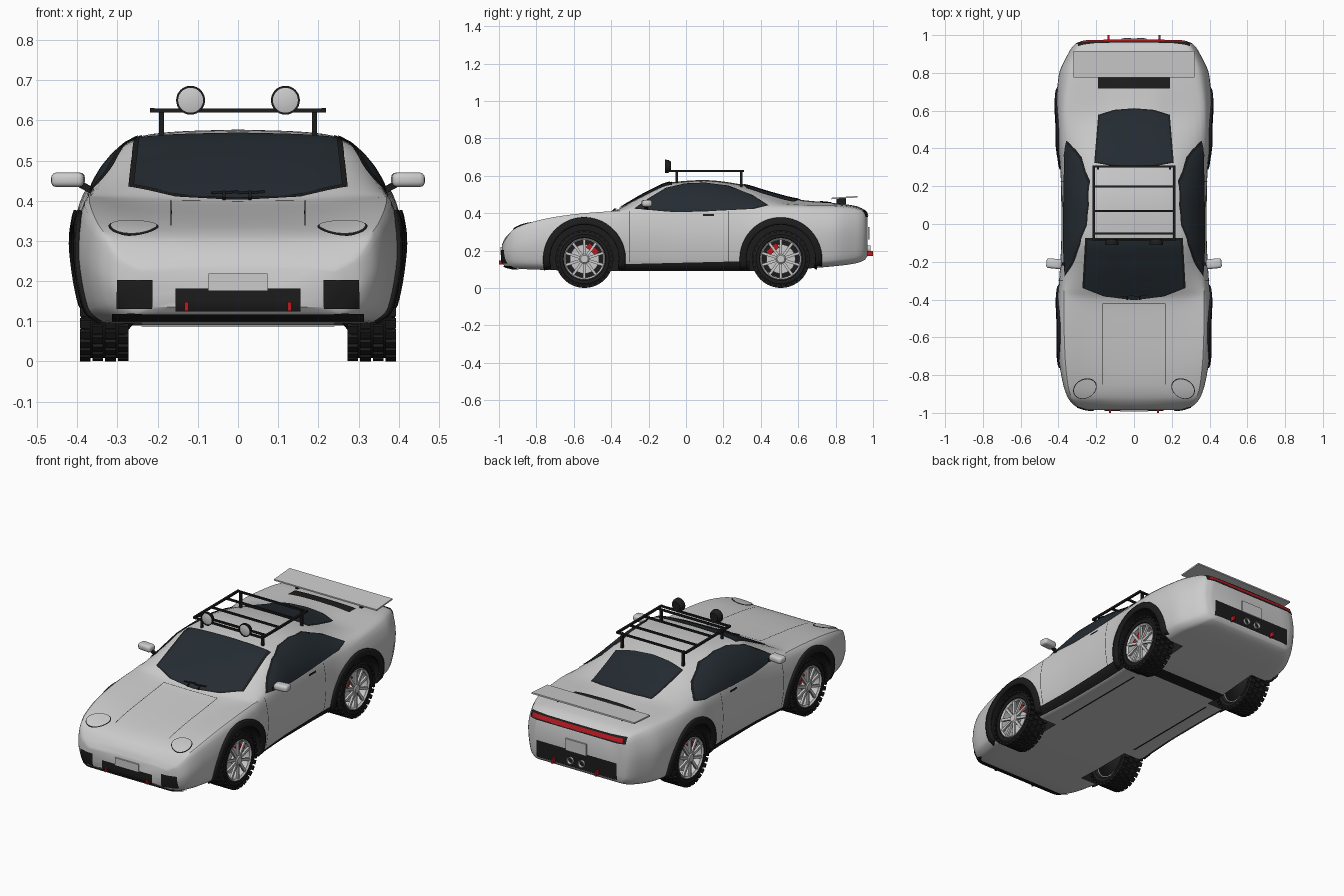
import bpy, bmesh, math
from mathutils import Vector, Matrix
from mathutils.bvhtree import BVHTree

if "Cube" in bpy.data.objects:
    bpy.data.objects.remove(bpy.data.objects["Cube"])


def material(name, *c):
    m = bpy.data.materials.new(name)
    m.diffuse_color = (*c, 1)
    m.use_nodes = True
    m.node_tree.nodes["Principled BSDF"].inputs["Base Color"].default_value = m.diffuse_color
    return m


BLACK = material("black", .012, .012, .012)
GLASS = material("glass", .018, .025, .032)
RED = material("red", .5, .01, .015)
PALE = material("pale", .75, .77, .78)
T, S, R = Matrix.Translation, Matrix.Diagonal, Matrix.Rotation


def make(name, bm, mat=None, mirror=False):
    me = bpy.data.meshes.new(name)
    bm.to_mesh(me)
    ob = bpy.data.objects.new(name, me)
    bpy.context.collection.objects.link(ob)
    if mat:
        me.materials.append(mat)
    if mirror:
        ob.modifiers.new("mirror", 'MIRROR').use_clip = False
    return smooth(ob)


def smooth(ob):
    bpy.ops.object.select_all(action='DESELECT')
    ob.select_set(True)
    bpy.context.view_layer.objects.active = ob
    bpy.ops.object.shade_smooth_by_angle(angle=math.radians(35))
    return ob


def cube(bm, c, size, rot=Matrix.Identity(4)):
    bmesh.ops.create_cube(bm, size=1, matrix=T(c) @ rot @ S((*size, 1)))


def box(name, c, size, mat=None, mirror=False, rot=Matrix.Identity(4), bevel=0):
    bm = bmesh.new()
    cube(bm, c, size, rot)
    if bevel:
        bmesh.ops.bevel(bm, geom=bm.edges[:], offset=bevel, segments=3, affect='EDGES', profile=.5)
    return make(name, bm, mat, mirror)


def bar(bm, a, b, w):
    a, b = Vector(a), Vector(b)
    cube(bm, (a + b) / 2, (w, w, (b - a).length), (b - a).to_track_quat('Z', 'Y').to_matrix().to_4x4())


def lathe(name, prof, centre, axis, mat=None, segs=48, mirror=True):
    """Spin (along axis, radius) points around the x or y axis."""
    bm = bmesh.new()
    turn = R(math.pi / 2, 4, 'Y') if axis == 'x' else R(math.pi / 2, 4, 'X')
    vs = [bm.verts.new((r, 0, a)) for a, r in prof]
    es = [bm.edges.new(p) for p in zip(vs, vs[1:])]
    bmesh.ops.spin(bm, geom=vs + es, cent=(0, 0, 0), axis=(0, 0, 1), angle=math.tau, steps=segs)
    bmesh.ops.remove_doubles(bm, verts=bm.verts[:], dist=1e-5)
    bmesh.ops.recalc_face_normals(bm, faces=bm.faces[:])
    bm.transform(T(centre) @ turn)
    return make(name, bm, mat, mirror)


def spline(ts, vs, t):
    """Monotone cubic interpolation, no overshoot."""
    i = max(k for k in range(len(ts) - 1) if ts[k] <= t or k == 0)
    d = [(vs[k + 1] - vs[k]) / (ts[k + 1] - ts[k]) for k in range(len(ts) - 1)]

    def slope(k):
        if k == 0 or k == len(d):
            return d[min(k, len(d) - 1)]
        a, b = d[k - 1], d[k]
        return 0 if a * b <= 0 else 2 * a * b / (a + b)
    h = ts[i + 1] - ts[i]
    u = (t - ts[i]) / h
    return ((1 + 2 * u) * (1 - u) ** 2 * vs[i] + u * (1 - u) ** 2 * h * slope(i)
            + u * u * (3 - 2 * u) * vs[i + 1] + u * u * (u - 1) * h * slope(i + 1))


# Body stations: y, half width, floor z, shoulder x/z, roof edge x/z, centre z
ST = [(-.985, .25, .135, .24, .225, .14, .23, .23), (-.965, .31, .115, .295, .26, .17, .265, .27),
      (-.92, .35, .105, .33, .315, .2, .31, .31), (-.85, .375, .1, .35, .345, .2, .335, .335),
      (-.7, .4, .095, .365, .38, .22, .365, .36), (-.54, .41, .09, .37, .4, .23, .385, .38),
      (-.4, .405, .09, .37, .41, .25, .405, .4), (-.34, .4, .09, .372, .413, .265, .432, .435),
      (-.2, .39, .09, .37, .415, .265, .5, .515), (-.08, .385, .09, .37, .412, .25, .552, .565),
      (.1, .385, .09, .37, .41, .235, .562, .577), (.3, .39, .09, .37, .415, .215, .535, .553),
      (.45, .41, .09, .375, .425, .2, .49, .51), (.6, .412, .1, .37, .435, .19, .455, .473),
      (.78, .4, .115, .345, .435, .19, .45, .455), (.9, .35, .13, .31, .425, .18, .437, .44),
      (.955, .31, .15, .285, .405, .16, .415, .417), (.97, .27, .17, .25, .38, .15, .385, .385)]


def section(y):
    ys = [s[0] for s in ST]
    w, zb, xs, zs, xr, zr, zc = [spline(ys, [s[k] for s in ST], y) for k in range(1, 8)]
    p = [(0, zb), (.82 * w, zb), (.95 * w, zb + .035), (w, zb + .58 * (zs - zb)), (xs, zs),
         (xr, zr), (.55 * xr, zr + .75 * (zc - zr)), (0, zc)]
    t = [0]
    for a, b in zip(p, p[1:]):
        t.append(t[-1] + math.dist(a, b))
    q = [t[i] + (t[i + 1] - t[i]) * j / 5 for i in range(7) for j in range(5)] + [t[-1]]
    half = [(spline(t, [a[0] for a in p], u), spline(t, [a[1] for a in p], u)) for u in q]
    return half + [(-x, z) for x, z in half[-2:0:-1]]


bm = bmesh.new()
rows = [a[0] + (b[0] - a[0]) * j / 4 for a, b in zip(ST, ST[1:]) for j in range(4)] + [ST[-1][0]]
rings = [[bm.verts.new((x, y, z)) for x, z in section(y)] for y in rows]
for a, b in zip(rings, rings[1:]):
    for i in range(len(a)):
        j = (i + 1) % len(a)
        bm.faces.new((a[i], a[j], b[j], b[i]))
bm.faces.new(rings[0])
bm.faces.new(rings[-1])
bmesh.ops.recalc_face_normals(bm, faces=bm.faces[:])
TREE = BVHTree.FromBMesh(bm)
body = make("body", bm)

# Wheel wells cut out of the body
WHEELS = {"front": -.543, "rear": .507}
bm = bmesh.new()
for y in WHEELS.values():
    for s in (-1, 1):
        bmesh.ops.create_cone(bm, cap_ends=True, segments=48, radius1=.188, radius2=.188, depth=.26,
                              matrix=T((s * .37, y, .155)) @ R(math.pi / 2, 4, 'Y'))
cutter = make("wheel_well_cutter", bm, BLACK)
cutter.hide_render = True
mod = body.modifiers.new("wells", 'BOOLEAN')
mod.object, mod.operation, mod.solver = cutter, 'DIFFERENCE', 'EXACT'
mod.material_mode = 'TRANSFER'
bpy.context.view_layer.objects.active = body
bpy.ops.object.modifier_apply(modifier="wells")
bpy.data.objects.remove(cutter)
smooth(body)

# Surface panels projected onto the body from one side
VIEW = {'side': lambda u, v: ((2, u, v), (-1, 0, 0)), 'top': lambda u, v: ((u, v, 2), (0, 0, -1)),
        'front': lambda u, v: ((u, -2, v), (0, 1, 0)), 'back': lambda u, v: ((u, 2, v), (0, -1, 0)),
        'under': lambda u, v: ((u, v, -2), (0, 0, 1))}


def project(bm, view, off):
    lost = []
    for v in bm.verts:
        o, d = VIEW[view](v.co.x, v.co.y)
        hit, n, _, _ = TREE.ray_cast(Vector(o), Vector(d))
        if hit is None:
            lost.append(v)
        else:
            v.co = hit + n * off
    bmesh.ops.delete(bm, geom=lost, context='VERTS')


def panel(name, pts, view, mat, off=.004, mirror=False, grow=1, res=.015):
    """Convex outline, gridded and laid onto the body."""
    c = sum((Vector((*p, 0)) for p in pts), Vector()) / len(pts)
    pts = [c + (Vector((*p, 0)) - c) * grow for p in pts]
    lo = Vector((min(p.x for p in pts), min(p.y for p in pts), 0))
    size = Vector((max(p.x for p in pts), max(p.y for p in pts), 0)) - lo
    bm = bmesh.new()
    bmesh.ops.create_grid(bm, x_segments=math.ceil(size.x / res), y_segments=math.ceil(size.y / res), size=.5,
                          matrix=T(lo + size / 2) @ S((size.x, size.y, 1, 1)))
    for a, b in zip(pts, pts[1:] + pts[:1]):
        n = (b - a).cross(Vector((0, 0, 1)))
        n = n if n.dot(a - c) > 0 else -n
        bmesh.ops.bisect_plane(bm, geom=bm.verts[:] + bm.edges[:] + bm.faces[:], plane_co=a,
                               plane_no=n, clear_outer=True)
    project(bm, view, off)
    bmesh.ops.recalc_face_normals(bm, faces=bm.faces[:])
    return make(name, bm, mat, mirror)


def rect(x0, x1, y0, y1):
    return [(x0, y0), (x1, y0), (x1, y1), (x0, y1)]


def sym(pts):
    return pts + [(-x, y) for x, y in reversed(pts) if x]


# Glass with black frames
side = [(-.26, .425), (-.19, .475), (-.1, .53), (0, .553), (.1, .557), (.22, .542), (.34, .495),
        (.425, .442), (.35, .424), (.1, .412), (-.05, .408)]
for name, pts, view, mir in (("windscreen", sym([(0, -.397), (.15, -.378), (.26, -.335), (.245, -.085)]), 'top', False),
                             ("rear_window", sym([(0, .605), (.1, .597), (.18, .572), (.2, .33), (.1, .312), (0, .305)]), 'top', False),
                             ("side_window", side, 'side', True)):
    panel(name + "_frame", pts, view, BLACK, .003, mir, 1.05)
    panel(name, pts, view, GLASS, .006, mir)

# Headlights
eye = [(.26 + .057 * math.cos(a) - .012 * math.sin(a), -.87 + .05 * math.sin(a))
       for a in [k * math.tau / 24 for k in range(24)]]
panel("headlight_rim", eye, 'top', BLACK, .004, True, 1.08)
panel("headlight", eye, 'top', PALE, .007, True)

# Grilles, vents, tail light and seams
panel("front_grille", rect(-.155, .155, .127, .182), 'front', BLACK)
panel("side_intake", rect(.213, .3, .132, .203), 'front', BLACK, .004, True)
panel("front_splitter", rect(-.31, .31, .106, .122), 'front', BLACK, .007)
panel("engine_vent", rect(-.19, .19, .717, .778), 'top', BLACK)
panel("tail_light_rim", rect(-.295, .295, .378, .413), 'back', BLACK, .003)
panel("tail_light", rect(-.28, .28, .385, .405), 'back', RED, .006)
panel("rear_panel", rect(-.25, .25, .172, .265), 'back', BLACK)
panel("sill", [(-.36, .098), (.34, .098), (.34, .145), (-.36, .128)], 'side', BLACK, .006, True)
panel("door_handle", rect(.09, .15, .384, .394), 'side', BLACK, .006, True)
panel("bonnet_side_seam", rect(.165, .168, -.85, -.42), 'top', BLACK, .003, True)
panel("bonnet_rear_seam", rect(-.168, .168, -.423, -.42), 'top', BLACK, .003)
panel("door_front_seam", rect(-.302, -.299, .14, .41), 'side', BLACK, .003, True)
panel("door_rear_seam", rect(.225, .228, .14, .41), 'side', BLACK, .003, True)
panel("floor_strip", rect(.245, .255, -.3, .3), 'under', BLACK, .004, True)
panel("floor_vent", rect(-.24, .24, .38, .46), 'under', BLACK, .004)

for end, y in WHEELS.items():
    # Arch flare
    bm = bmesh.new()
    grid = [[bm.verts.new((y + r * math.cos(a), .155 + r * math.sin(a), 0)) for r in (.184, .196, .208, .22)]
            for a in [math.radians(-14 + 208 * k / 40) for k in range(41)]]
    for a, b in zip(grid, grid[1:]):
        for i in range(3):
            bm.faces.new((a[i], a[i + 1], b[i + 1], b[i]))
    project(bm, 'side', .003)
    flare = make(end + "_arch_flare", bm, BLACK, True)
    flare.modifiers.new("thick", 'SOLIDIFY').thickness = .014
    flare.modifiers["thick"].offset = 0

    # Tyre, tread blocks, rim, spokes and brake
    c = (.333, y, .155)
    lathe(end + "_tyre", [(-.045, .105), (-.056, .115), (-.058, .132), (-.05, .146), (.05, .146),
                          (.058, .132), (.056, .115), (.045, .105), (-.045, .105)], c, 'x', BLACK)
    bm = bmesh.new()
    for k in range(30):
        for x, shift, w in ((-.047, 0, .026), (-.016, .5, .027), (.016, 0, .027), (.047, .5, .026)):
            turn = R((k + shift) * math.tau / 30, 4, 'X')
            cube(bm, Vector(c) + turn @ Vector((x, 0, .148)), (w, .022, .013), turn)
    make(end + "_tread", bm, BLACK, True)
    lathe(end + "_rim", [(-.045, .1), (.048, .1), (.055, .108), (.05, .113), (-.045, .106), (-.045, .1)], c, 'x')
    bm = bmesh.new()
    for k in range(10):
        turn = R(k * math.tau / 10, 4, 'X')
        cube(bm, Vector(c) + turn @ Vector((.046, 0, .062)), (.012, .014, .085), turn)
    make(end + "_spokes", bm, PALE, True)
    lathe(end + "_hub", [(.02, 0), (.02, .026), (.052, .026), (.057, .02), (.057, 0)], c, 'x', None, 24)
    lathe(end + "_brake_disc", [(.005, 0), (.005, .078), (.015, .078), (.015, 0)], c, 'x', None, 32)
    lathe(end + "_axle_plate", [(-.1, 0), (-.1, .03), (-.04, .1), (-.03, .1), (-.03, 0)], c, 'x', BLACK, 32)
    turn = R(-.7 if end == "front" else .7, 4, 'X')
    box(end + "_caliper", Vector(c) + turn @ Vector((.02, 0, .068)), (.028, .07, .03), RED, True, turn)

# Door mirrors
box("mirror", (.423, -.21, .452), (.082, .052, .036), None, True, R(.1, 4, 'Z'), .013)
bm = bmesh.new()
bar(bm, (.345, -.215, .415), (.4, -.21, .445), .016)
make("mirror_arm", bm, BLACK, True)

# Roof rack and spot lamps
bm = bmesh.new()
for s in (-1, 1):
    bar(bm, (s * .213, -.09, .625), (s * .213, .31, .625), .011)
    for y, z in ((-.05, .55), (.295, .53)):
        bar(bm, (s * .19, y, z), (s * .19, y, .625), .012)
for y in (-.085, -.05, .068, .198, .305):
    bar(bm, (-.217, y, .624), (.217, y, .624), .01)
make("roof_rack", bm, BLACK)
lathe("spot_lamp", [(-.016, 0), (-.016, .024), (0, .035), (.016, .036), (.016, .031), (.013, .031)],
      (.118, -.095, .65), 'y', BLACK, 32)
lathe("spot_lens", [(.013, .031), (.016, .02), (.017, 0)], (.118, -.095, .65), 'y', PALE, 32)

# Rear wing
bm = bmesh.new()
cube(bm, (0, .847, .483), (.64, .14, .008), R(.07, 4, 'X'))
make("rear_wing", bm)
box("wing_post", (.2, .83, .464), (.012, .05, .035), BLACK, True)

# Plates, tow hooks, exhausts and wipers
box("front_plate", (0, -.988, .198), (.146, .008, .042), PALE)
box("rear_plate", (0, .977, .292), (.13, .008, .066))
box("front_tow_hook", (.128, -.98, .137), (.01, .04, .022), RED, True)
box("rear_tow_hook", (.135, .98, .185), (.01, .04, .026), RED, True)
lathe("exhaust", [(.04, .014), (-.018, .02), (-.018, .016), (.03, .012), (.03, 0)], (.035, .968, .208), 'y', None, 24)
bm = bmesh.new()
for x in (-.065, .0):
    bar(bm, (x, -.385, .42), (x + .065, -.375, .422), .006)
    bar(bm, (x + .03, -.4, .405), (x + .03, -.38, .422), .008)
make("wipers", bm, BLACK)
